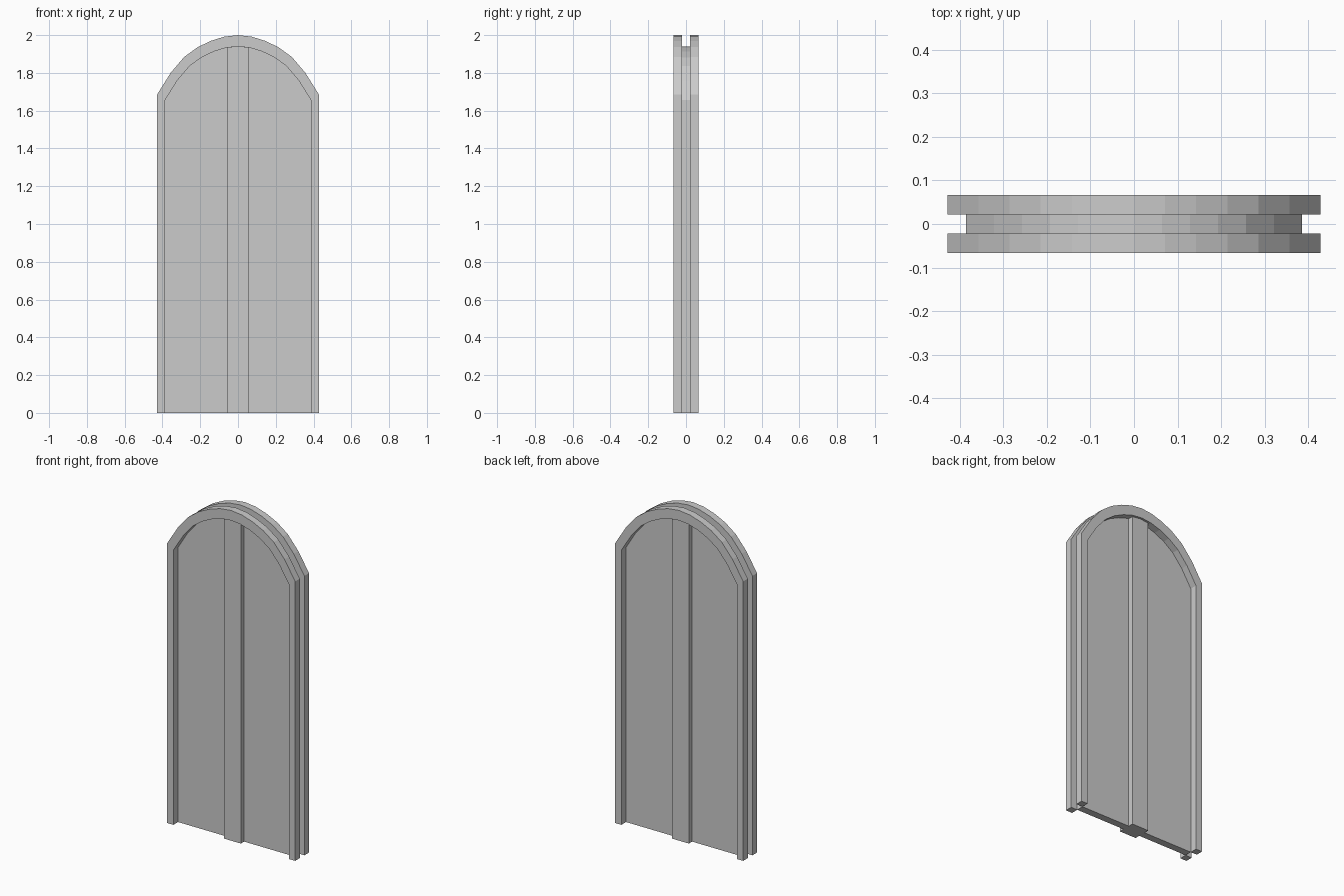
import bpy, bmesh

cube = bpy.data.objects.get("Cube")
if cube:
    bpy.data.objects.remove(cube, do_unlink=True)

# One plain grey for the whole door
grey = bpy.data.materials.new("plain grey")
grey.use_nodes = True
colour = (0.6, 0.6, 0.6, 1)
grey.diffuse_color = colour
grey.node_tree.nodes["Principled BSDF"].inputs["Base Color"].default_value = colour

HALF_WIDTH, HEIGHT, INNER = 0.428, 2.0, 0.9
INNER_TOP = 1.94
# Drop of the arch below its crown, at even steps from the centre outwards
DROPS = [0, 0.008, 0.03, 0.064, 0.116, 0.2, 0.314]


def arch(scale, top):
    """Points from the left foot over the arch to the right foot."""
    steps = len(DROPS) - 1
    half = [(scale * HALF_WIDTH * i / steps, top - scale * d)
            for i, d in enumerate(DROPS)]
    half.append((half[-1][0], 0))
    return [(-x, z) for x, z in reversed(half[1:])] + half


def extrude_profile(name, profile, y0, y1):
    """Extrude a closed x-z outline from y0 to y1."""
    bm = bmesh.new()
    face = bm.faces.new([bm.verts.new((x, y0, z)) for x, z in profile])
    new = bmesh.ops.extrude_face_region(bm, geom=[face])["geom"]
    verts = [v for v in new if isinstance(v, bmesh.types.BMVert)]
    bmesh.ops.translate(bm, verts=verts, vec=(0, y1 - y0, 0))
    bmesh.ops.recalc_face_normals(bm, faces=bm.faces)
    mesh = bpy.data.meshes.new(name)
    bm.to_mesh(mesh)
    bm.free()
    mesh.materials.append(grey)
    obj = bpy.data.objects.new(name, mesh)
    bpy.context.collection.objects.link(obj)
    return obj


outer = arch(1, HEIGHT)
inner = arch(INNER, INNER_TOP)

# Door panel fills the arch opening between the two frames
extrude_profile("door_panel", inner, -0.022, 0.022)

# Matching arched frames on both faces
frame_outline = outer + inner[::-1]
extrude_profile("front_frame", frame_outline, -0.066, -0.022)
extrude_profile("back_frame", frame_outline, 0.022, 0.066)

# Centre post stands proud of the panel on both sides
post = [(-0.056, 0), (-0.056, 1.933), (0, INNER_TOP), (0.056, 1.933), (0.056, 0)]
extrude_profile("centre_post", post, -0.053, 0.053)
